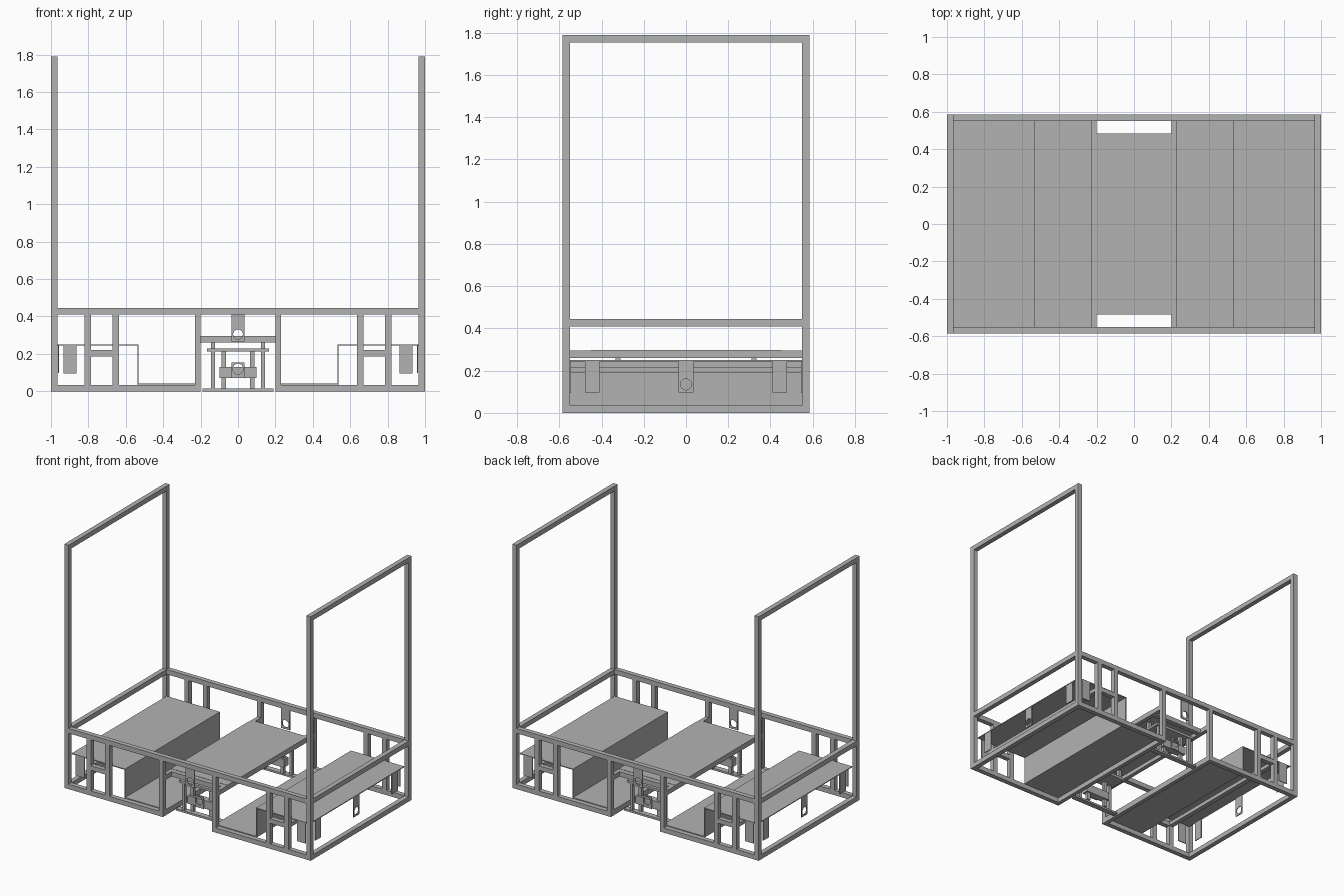
import bpy
import math
from mathutils import Matrix

cube = bpy.data.objects.get("Cube")
if cube:
    bpy.data.objects.remove(cube, do_unlink=True)

grey = bpy.data.materials.new("plain_grey")
grey.use_nodes = True
GREY = (0.45, 0.45, 0.45, 1)
grey.diffuse_color = GREY
grey.node_tree.nodes["Principled BSDF"].inputs["Base Color"].default_value = GREY

X, Y, TOP = 1.0, 0.585, 1.79   # outer half sizes and full height
T = 0.035                      # tube width
S = 0.006                      # sheet thickness
CORNERS = [(sx, sy) for sx in (-1, 1) for sy in (-1, 1)]


def add(name, mesh):
    obj = bpy.data.objects.new(name, mesh)
    bpy.context.collection.objects.link(obj)
    mesh.materials.clear()
    mesh.materials.append(grey)
    return obj


def box(name, x, y, z):
    """Box from three (low, high) ranges."""
    (a, b), (c, d), (e, f) = [sorted(r) for r in (x, y, z)]
    verts = [(i, j, k) for i in (a, b) for j in (c, d) for k in (e, f)]
    faces = [(0, 1, 3, 2), (4, 6, 7, 5), (0, 4, 5, 1),
             (2, 3, 7, 6), (0, 2, 6, 4), (1, 5, 7, 3)]
    mesh = bpy.data.meshes.new(name)
    mesh.from_pydata(verts, [], faces)
    return add(name, mesh)


def span(s, a, b):
    """Range mirrored by the sign s."""
    return (s * a, s * b)


def holed_plate(name, half, z0, z1, hole_z, radius, place):
    """Thin upright plate with a round hole, moved by a matrix."""
    curve = bpy.data.curves.new(name, "CURVE")
    curve.dimensions = "2D"
    curve.fill_mode = "BOTH"
    curve.extrude = S / 2
    ring = [(radius * math.cos(math.tau * i / 24),
             hole_z + radius * math.sin(math.tau * i / 24)) for i in range(24)]
    for pts in ([(-half, z0), (half, z0), (half, z1), (-half, z1)], ring):
        spline = curve.splines.new("POLY")
        spline.points.add(len(pts) - 1)
        for p, (u, v) in zip(spline.points, pts):
            p.co = (u, v, 0, 1)
        spline.use_cyclic_u = True
    temp = bpy.data.objects.new(name + "_curve", curve)
    mesh = bpy.data.meshes.new_from_object(temp)
    bpy.data.objects.remove(temp)
    mesh.transform(place @ Matrix.Rotation(math.pi / 2, 4, "X"))
    return add(name, mesh)


# Tall end hoops with their lower rails
for sx in (-1, 1):
    xr = span(sx, X - T, X)
    for sy in (-1, 1):
        box("corner_post", xr, span(sy, Y - T, Y), (0, TOP))
    for z in (0, 0.41, TOP - T):
        box("end_rail", xr, (T - Y, Y - T), (z, z + T))

# Front and back frames
for sy in (-1, 1):
    yr = span(sy, Y - T, Y)
    box("upper_rail", (T - X, X - T), yr, (0.41, 0.445))
    box("centre_cross_rail", (-0.2, 0.2), span(sy, 0.45, 0.485), (0.26, 0.295))
    holed_plate("upper_eye_plate", 0.035, 0.265, 0.41, 0.305, 0.026,
                Matrix.Translation((0, sy * 0.553, 0)))
for sx, sy in CORNERS:
    yr = span(sy, Y - T, Y)
    box("lower_rail", span(sx, 0.2, X - T), yr, (0, T))
    for x0, x1 in ((0.2, 0.23), (0.635, 0.67), (0.785, 0.82)):
        box("frame_post", span(sx, x0, x1), yr, (T, 0.41))
    box("short_rail", span(sx, 0.67, 0.785), yr, (0.187, 0.22))

# Long rails, stepped shelf sheets and their hanging tabs
for sx in (-1, 1):
    inner = span(sx, 0.2, 0.23)
    for z in (0, 0.26):
        box("inner_long_rail", inner, (T - Y, Y - T), (z, z + T))
    box("shelf_support_rail", span(sx, 0.785, 0.82), (T - Y, Y - T), (0.19, 0.218))
    depth = (-0.55, 0.55)
    box("shelf_top", span(sx, 0.532, 0.965), depth, (0.25 - S, 0.25))
    box("shelf_wall", span(sx, 0.532, 0.532 + S), depth, (T, 0.25))
    box("floor_sheet", span(sx, 0.2, 0.538), depth, (T, T + S))
    for sy in (-1, 1):
        box("side_tab", span(sx, 0.957, 0.963), span(sy, 0.41, 0.478), (0.097, 0.248))
        box("end_tab", span(sx, 0.863, 0.933), span(sy, 0.544, 0.55), (0.095, 0.248))
    holed_plate("side_eye_plate", 0.035, 0.097, 0.248, 0.135, 0.026,
                Matrix.Translation((sx * 0.96, 0, 0)) @ Matrix.Rotation(math.pi / 2, 4, "Z"))

# Centre platform
box("centre_platform", (-0.23, 0.23), (-0.45, 0.45), (0.289, 0.297))

# Carriages below the platform, one at each end
for sy in (-1, 1):
    box("carriage_top", (-0.165, 0.165), span(sy, 0.3, 0.45), (0.212, 0.23))
    box("carriage_base", (-0.165, 0.165), span(sy, 0.41, 0.45), (0, 0.014))
    box("carriage_block", (-0.1, 0.1), span(sy, 0.39, 0.44), (0.07, 0.13))
    holed_plate("lower_eye_plate", 0.035, 0.07, 0.155, 0.12, 0.028,
                Matrix.Translation((0, sy * 0.447, 0)))
    for sx in (-1, 1):
        box("carriage_foot", span(sx, 0.11, 0.19), span(sy, 0.41, 0.45), (0, 0.014))
        box("outer_column", span(sx, 0.123, 0.145), span(sy, 0.42, 0.445), (0.014, 0.212))
        box("inner_column", span(sx, 0.063, 0.088), span(sy, 0.4, 0.425), (0.014, 0.212))
        box("hanger", span(sx, 0.123, 0.145), span(sy, 0.31, 0.335), (0.212, 0.289))
